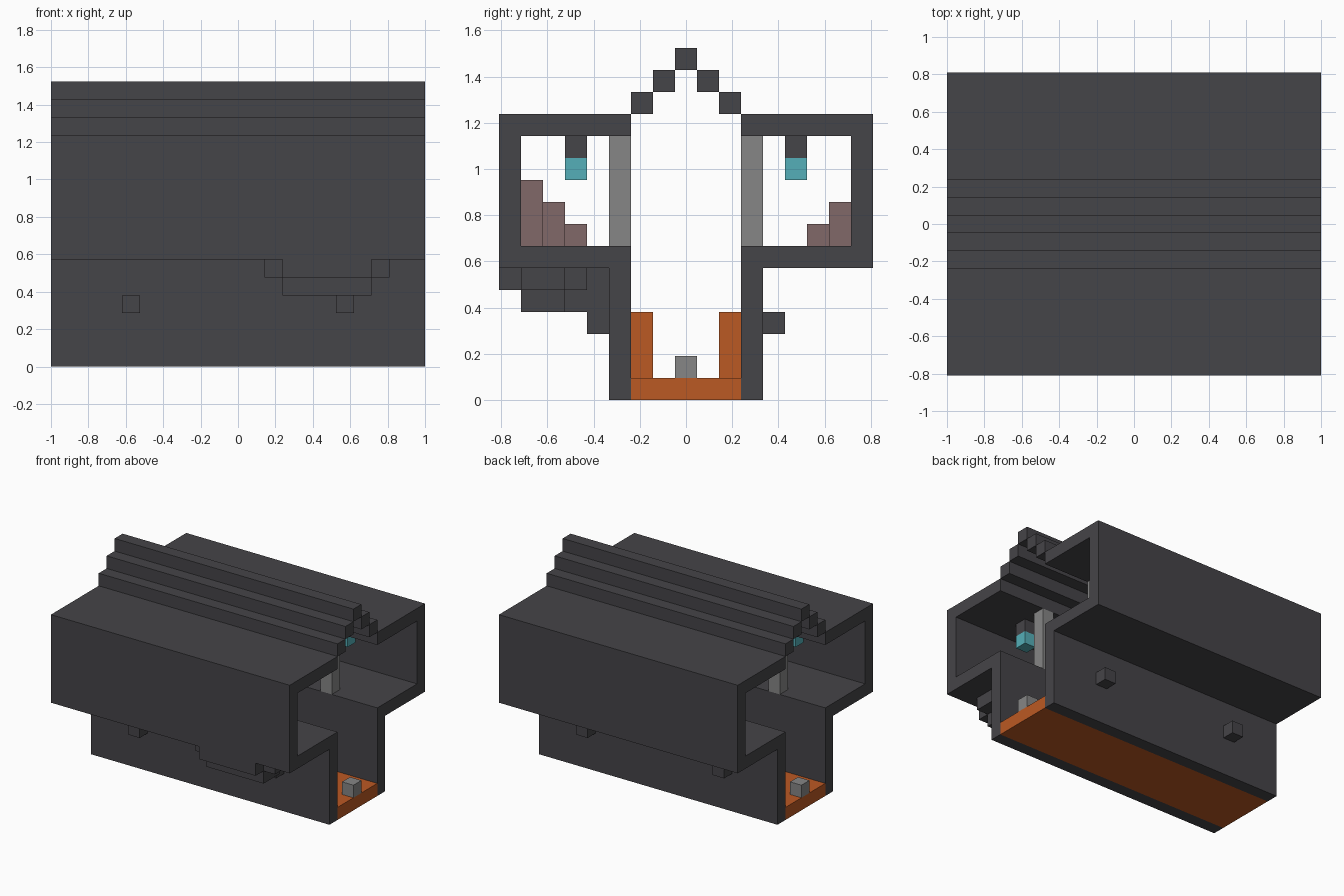
import bpy
import bmesh
from mathutils import Matrix, Vector

if "Cube" in bpy.data.objects:
    bpy.data.objects.remove(bpy.data.objects["Cube"])

U = 2 / 21          # edge of one block
HALF = 10.5         # half the length, in blocks


def material(name, rgb):
    m = bpy.data.materials.new(name)
    m.use_nodes = True
    m.diffuse_color = (*rgb, 1)
    m.node_tree.nodes["Principled BSDF"].inputs["Base Color"].default_value = (*rgb, 1)
    return m


DARK = material("dark_hull", (0.06, 0.058, 0.065))
GREY = material("light_grey", (0.24, 0.24, 0.24))
ORANGE = material("orange_floor", (0.50, 0.10, 0.017))
CYAN = material("cyan_lamp", (0.09, 0.43, 0.48))
BROWN = material("dusty_brown", (0.22, 0.14, 0.14))


def finish(bm, name, mat):
    bmesh.ops.recalc_face_normals(bm, faces=bm.faces)
    mesh = bpy.data.meshes.new(name)
    bm.to_mesh(mesh)
    bm.free()
    mesh.materials.append(mat)
    obj = bpy.data.objects.new(name, mesh)
    bpy.context.collection.objects.link(obj)
    return obj


def blocks(name, mat, boxes):
    """Boxes given in block units as (x range, y range, z range)."""
    bm = bmesh.new()
    for box in boxes:
        size = Vector([b - a for a, b in box]) * U
        mid = Vector([(a + b) / 2 for a, b in box]) * U
        bmesh.ops.create_cube(bm, size=1, matrix=Matrix.Translation(mid) @ Matrix.Diagonal(size).to_4x4())
    return finish(bm, name, mat)


def extrusion(name, mat, outline):
    """Extrude a (y, z) outline along the whole length."""
    bm = bmesh.new()
    face = bm.faces.new([bm.verts.new((-HALF * U, y * U, z * U)) for y, z in outline])
    grown = bmesh.ops.extrude_face_region(bm, geom=[face])["geom"]
    verts = [g for g in grown if isinstance(g, bmesh.types.BMVert)]
    bmesh.ops.translate(bm, verts=verts, vec=(2 * HALF * U, 0, 0))
    return finish(bm, name, mat)


def cell(c):
    return (c - 0.5, c + 0.5)


FULL = (-HALF, HALF)

# Side shells: lower wall, ledge, outer wall and roof in one C profile
profile = [(2.5, 0), (3.5, 0), (3.5, 6), (8.5, 6), (8.5, 13), (2.5, 13),
           (2.5, 12), (7.5, 12), (7.5, 7), (2.5, 7)]
for name, s in (("front", -1), ("back", 1)):
    extrusion(name + "_shell", DARK, [(s * y, z) for y, z in profile])

# Stepped roof ridge
ridge = [(FULL, cell(0), (15, 16))]
for s in (-1, 1):
    ridge += [(FULL, cell(s * k), (16 - k - 1, 16 - k)) for k in (1, 2)]
blocks("roof_ridge", DARK, ridge)

# Floor and its end markers
blocks("floor", ORANGE, [(FULL, (-2.5, 2.5), (0, 1))])
blocks("floor_markers", GREY, [(cell(x), cell(0), (1, 2)) for x in (-10, 10)])

# Frames repeated at two stations on both sides
stations = [(x, s) for x in (-6, 6) for s in (-1, 1)]
for name, mat, y, z in (("pillars", GREY, 3, (7, 12)),
                        ("inner_supports", ORANGE, 2, (1, 4)),
                        ("outer_pegs", DARK, 4, (3, 4)),
                        ("lamp_mounts", DARK, 5, (11, 12)),
                        ("lamps", CYAN, 5, (10, 11))):
    blocks(name, mat, [(cell(x), cell(s * y), z) for x, s in stations])

# Rounded bulge under the front ledge: (row, half width) per layer
bulge = []
for z, rows in ((5, ((8, 2.5), (7, 3.5), (6, 3.5), (5, 2.5), (4, 1.5))),
                (4, ((7, 2.5), (6, 2.5), (5, 1.5), (4, 1.5)))):
    bulge += [((5 - w, 5 + w), cell(-row), (z, z + 1)) for row, w in rows]
blocks("under_bulge", DARK, bulge)

# Heaps against the outer walls, lower toward the middle
for name, s, height in (("front_heap", -1, 3), ("back_heap", 1, 2)):
    blocks(name, BROWN, [((-h + 0.5, h - 0.5), cell(s * (7 - height + h)), (7, 7 + h))
                         for h in range(1, height + 1)])
